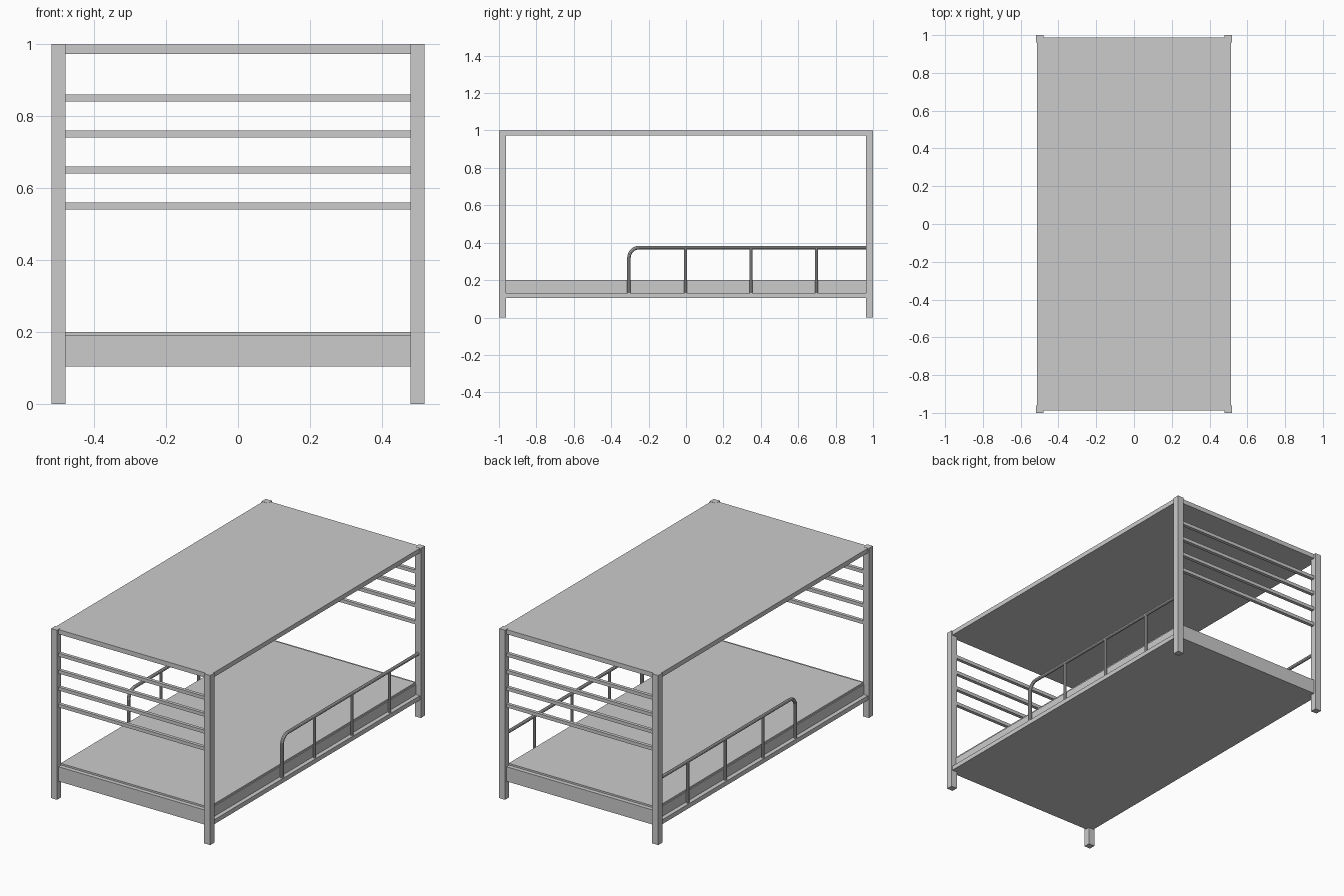
import bpy
from math import sin, cos, pi

cube = bpy.data.objects.get("Cube")
if cube:
    bpy.data.objects.remove(cube, do_unlink=True)

metal = bpy.data.materials.new("grey metal")
grey = (0.6, 0.6, 0.6, 1)
metal.diffuse_color = grey
metal.use_nodes = True
metal.node_tree.nodes["Principled BSDF"].inputs["Base Color"].default_value = grey


def box(name, x, y, z):
    """Box from (low, high) spans on each axis."""
    spans = (x, y, z)
    bpy.ops.mesh.primitive_cube_add(size=1, location=[(a + b) / 2 for a, b in spans])
    ob = bpy.context.object
    ob.name = name
    for v in ob.data.vertices:
        for i, (a, b) in enumerate(spans):
            v.co[i] *= b - a
    ob.data.materials.append(metal)
    return ob


def span(side, low, high):
    return tuple(sorted((side * low, side * high)))


def tube(name, points, radius):
    """Round tube along a path, turned into a mesh."""
    curve = bpy.data.curves.new(name, "CURVE")
    curve.dimensions = "3D"
    curve.bevel_depth = radius
    curve.bevel_resolution = 3
    curve.use_fill_caps = True
    line = curve.splines.new("POLY")
    line.points.add(len(points) - 1)
    for p, co in zip(line.points, points):
        p.co = (*co, 1)
    ob = bpy.data.objects.new(name, curve)
    bpy.context.collection.objects.link(ob)
    bpy.ops.object.select_all(action="DESELECT")
    ob.select_set(True)
    bpy.context.view_layer.objects.active = ob
    bpy.ops.object.convert(target="MESH")
    ob = bpy.context.object
    ob.data.materials.append(metal)
    bpy.ops.object.shade_smooth_by_angle()


INNER_X, OUTER_X = 0.48, 0.519
INNER_Y, OUTER_Y = 0.962, 1.0
ends = {"front": -1, "back": 1}
sides = {"right": -1, "left": 1}

# Corner posts
for end, ey in ends.items():
    for side, sx in sides.items():
        box(f"{end}_{side}_post", span(sx, INNER_X, OUTER_X), span(ey, INNER_Y, OUTER_Y), (0, 1))

# Top deck with its end rails and side rails
box("top_deck", (-0.495, 0.495), (-0.97, 0.97), (0.972, 0.999))
for side, sx in sides.items():
    box(f"{side}_top_rail", span(sx, 0.487, 0.513), (-INNER_Y, INNER_Y), (0.972, 0.999))
    box(f"{side}_bottom_rail", span(sx, 0.485, 0.513), (-INNER_Y, INNER_Y), (0.104, 0.13))

# Lower bed: base, thin pad on top, boards and rungs at both ends
box("bed_base", (-0.488, 0.488), (-0.965, 0.965), (0.104, 0.19))
box("bed_pad", (-0.483, 0.483), (-INNER_Y, INNER_Y), (0.19, 0.2))
for end, ey in ends.items():
    width = (-INNER_X, INNER_X)
    box(f"{end}_top_rail", width, span(ey, 0.965, 0.987), (0.972, 0.999))
    box(f"{end}_board", width, span(ey, INNER_Y, 0.987), (0.104, 0.19))
    for i in range(4):
        z = 0.55 + 0.1 * i
        box(f"{end}_rung_{i + 1}", width, span(ey, 0.967, 0.987), (z - 0.01, z + 0.01))

# Guard rails with one rounded corner and three uprights
TOP, FOOT, START, BEND = 0.374, 0.125, -0.305, 0.055
for side, sx in sides.items():
    x = sx * 0.5
    arc = [(x, START + BEND - BEND * cos(a), TOP - BEND + BEND * sin(a))
           for a in (pi / 2 * i / 8 for i in range(9))]
    tube(f"{side}_guard_rail", [(x, START, FOOT), *arc, (x, INNER_Y + 0.01, TOP)], 0.01)
    for i in range(3):
        y = 0.35 * i - 0.002
        tube(f"{side}_guard_upright_{i + 1}", [(x, y, FOOT), (x, y, TOP)], 0.0085)
